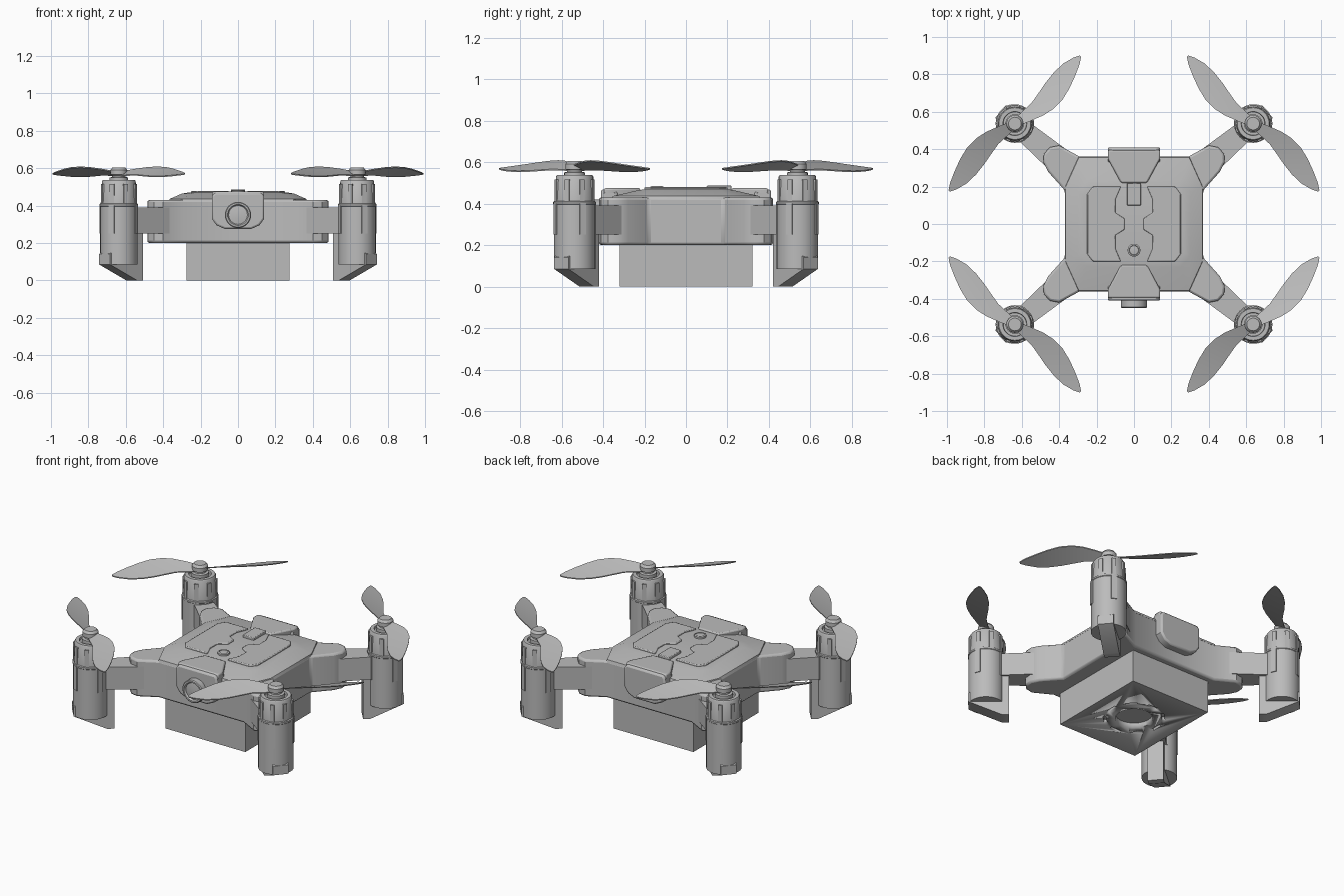
import bpy, bmesh, math
from mathutils import Matrix, Vector

if "Cube" in bpy.data.objects:
    bpy.data.objects.remove(bpy.data.objects["Cube"], do_unlink=True)

grey = bpy.data.materials.new("plain_grey")
grey.use_nodes = True
grey.diffuse_color = (0.5, 0.5, 0.5, 1)
grey.node_tree.nodes["Principled BSDF"].inputs["Base Color"].default_value = (0.5, 0.5, 0.5, 1)


def finish(name, bm, matrix=None, bevel=0):
    """Turn a bmesh into a shaded object, with an optional rounded edge."""
    if matrix:
        bm.transform(matrix)
    bmesh.ops.recalc_face_normals(bm, faces=bm.faces)
    mesh = bpy.data.meshes.new(name)
    bm.to_mesh(mesh)
    bm.free()
    mesh.materials.append(grey)
    obj = bpy.data.objects.new(name, mesh)
    bpy.context.collection.objects.link(obj)
    bpy.ops.object.select_all(action='DESELECT')
    obj.select_set(True)
    bpy.context.view_layer.objects.active = obj
    bpy.ops.object.shade_smooth_by_angle(angle=math.radians(35))
    if bevel:
        mod = obj.modifiers.new("edge", 'BEVEL')
        mod.width, mod.segments, mod.limit_method = bevel, 2, 'ANGLE'
        mod.angle_limit = math.radians(40)
    return obj


def loft(bm, loops):
    """Skin equal-length closed loops and cap both ends."""
    rings = [[bm.verts.new(p) for p in loop] for loop in loops]
    n = len(rings[0])
    for a, b in zip(rings, rings[1:]):
        for i in range(n):
            j = (i + 1) % n
            bm.faces.new((a[i], a[j], b[j], b[i]))
    bm.faces.new(rings[0][::-1])
    bm.faces.new(rings[-1])


def prism(name, outline, z0, z1, matrix=None, bevel=0):
    bm = bmesh.new()
    loft(bm, [[(x, y, z) for x, y in outline] for z in (z0, z1)])
    return finish(name, bm, matrix, bevel)


def lathe(name, profile, matrix=None, sides=32):
    bm = bmesh.new()
    turn = [2 * math.pi * i / sides for i in range(sides)]
    loft(bm, [[(r * math.cos(a), r * math.sin(a), z) for a in turn] for r, z in profile])
    return finish(name, bm, matrix)


def four_way(q):
    """Mirror a first-quadrant outline into a full loop."""
    half = q + [(-x, y) for x, y in reversed(q)]
    return half + [(-x, -y) for x, y in half]


def rect(x0, x1, y0, y1):
    return [(x0, y0), (x1, y0), (x1, y1), (x0, y1)]


def box(bm, outline, z0, z1, matrix):
    part = bmesh.new()
    loft(part, [[matrix @ Vector((x, y, z)) for x, y in outline] for z in (z0, z1)])
    temp = bpy.data.meshes.new("temp")
    part.to_mesh(temp)
    part.free()
    bm.from_mesh(temp)
    bpy.data.meshes.remove(temp)


# Main shell with four rounded arm sockets
shell = [(.37, .18), (.46, .28), (.485, .33), (.482, .375), (.45, .41), (.40, .42), (.29, .36)]
prism("body_shell", four_way(shell), .2, .43, bevel=.012)

# Sloped top deck
bm = bmesh.new()
steps = [([(.37, .2), (.30, .36)], .42), ([(.365, .2), (.295, .355)], .436),
         ([(.30, .17), (.25, .23)], .464), ([(.27, .15), (.23, .2)], .469)]
loft(bm, [[(x, y, z) for x, y in four_way(q)] for q, z in steps])
finish("top_deck", bm)

# Raised side panels on the deck
panel = [(.07, -.2), (.22, -.2), (.25, -.16), (.25, .16), (.22, .2), (.07, .2),
         (.1, .13), (.1, .06), (.05, .03), (.05, -.03), (.1, -.06), (.1, -.13)]
for side, sx in (("left", 1), ("right", -1)):
    prism(side + "_deck_panel", [(sx * x, y) for x, y in panel], .45, .479, bevel=.005)

# Front and rear end blocks
face = [(.14, .45), (.125, .468), (-.125, .468), (-.14, .45), (-.14, .33),
        (-.115, .295), (-.07, .275), (.07, .275), (.115, .295), (.14, .33)]
plate = [(.14, .395), (.14, .35), (.07, .22), (-.07, .22), (-.14, .35), (-.14, .395)]
for end, sy in (("front", -1), ("rear", 1)):
    bm = bmesh.new()
    loft(bm, [[(x, sy * y, z) for x, z in face] for y in (.33, .41)])
    finish(end + "_end_block", bm, bevel=.01)
    prism(end + "_end_plate", [(x, sy * y) for x, y in plate], .43, .474, bevel=.008)

# Camera lens
lens_frame = Matrix.Translation((0, -.40, .35)) @ Matrix.Rotation(math.pi / 2, 4, 'X')
lathe("camera_lens", [(.07, 0), (.07, .045), (.065, .05), (.056, .05), (.05, .04), (.02, .044)], lens_frame)

# Deck buttons
lathe("round_button", [(.034, .46), (.034, .48), (.026, .484), (.024, .48), (.01, .482)],
      Matrix.Translation((0, -.14, 0)))
prism("power_button", rect(-.038, .038, .1, .22), .46, .486, bevel=.004)

# Battery box with a round recess and a ring of slots underneath
battery = prism("battery_box", rect(-.275, .275, -.32, .32), 0, .21)
bm = bmesh.new()
bmesh.ops.create_cone(bm, cap_ends=True, segments=32, radius1=.105, radius2=.105, depth=.06)
for k in range(8):
    box(bm, rect(.155, .172, -.035, .035), -.02, .02, Matrix.Rotation(k * math.pi / 4, 4, 'Z'))
cutter = finish("battery_cutter", bm)
cutter.hide_render = True
cutter.hide_set(True)
cut = battery.modifiers.new("recess", 'BOOLEAN')
cut.object, cut.operation, cut.solver = cutter, 'DIFFERENCE', 'EXACT'

# Propeller blade stations: distance, trailing edge, leading edge
blade = [(.0, -.02, .02), (.07, -.05, .018), (.14, -.077, .015), (.20, -.09, .025), (.27, -.09, .038),
         (.34, -.073, .046), (.41, -.047, .044), (.47, -.02, .028), (.503, .002, .012)]


def blade_section(u, v0, v1):
    pitch = .5 * (1 - u)
    across = [v0 + (v1 - v0) * i / 6 for i in range(7)]
    top = [(u, v, .57 - pitch * v + .003) for v in across]
    return top + [(x, y, z - .006) for x, y, z in reversed(top)]


motor_profile = [(.06, .085), (.1, .085), (.1, .395), (.103, .398), (.103, .408), (.097, .412),
                 (.09, .53), (.085, .538), (.064, .538), (.062, .525), (.04, .525)]
hub_profile = [(.05, .52), (.05, .55), (.036, .553), (.036, .562), (.045, .565), (.045, .59), (.034, .604)]
foot = [(.10, .085), (.10, .14), (-.05, .25), (-.13, .25), (-.13, 0), (-.09, 0)]
arm = [(.40, -.08), (.78, -.055), (.78, .055), (.40, .08)]

# Arms, motors, feet and propellers at the four corners
for sx, sy in ((1, 1), (-1, 1), (-1, -1), (1, -1)):
    tag = ("front_" if sy < 0 else "rear_") + ("left_" if sx > 0 else "right_")
    mirror = Matrix.Diagonal((sx, sy, 1, 1))
    outward = Matrix.Rotation(math.atan2(.54, .64), 4, 'Z')
    motor = mirror @ Matrix.Translation((.637, .537, 0))
    prism(tag + "arm", arm, .25, .39, mirror @ outward)
    lathe(tag + "motor", motor_profile, motor)
    lathe(tag + "hub", hub_profile, motor, 24)

    # Landing foot below the motor
    bm = bmesh.new()
    loft(bm, [[(d, w, z) for d, z in foot] for w in (-.045, .045)])
    finish(tag + "foot", bm, motor @ outward)

    # Cooling ribs and long clips on the motor
    bm = bmesh.new()
    for k in range(8):
        spin = Matrix.Rotation((k + .5) * math.pi / 4, 4, 'Z')
        box(bm, rect(.085, .099, -.012, .012), .40, .515, spin)
        if k % 2:
            box(bm, rect(.09, .104, -.016, .016), .25, .40, spin)
    finish(tag + "motor_ribs", bm, motor)

    # Twin-blade propeller
    for k in range(2):
        bm = bmesh.new()
        loft(bm, [blade_section(*s) for s in blade])
        spin = Matrix.Rotation(-math.pi / 4 * 3 + k * math.pi, 4, 'Z')
        flip = Matrix.Diagonal((-1, 1, 1, 1))
        finish(tag + "blade_" + str(k + 1), bm, motor @ flip @ spin)
